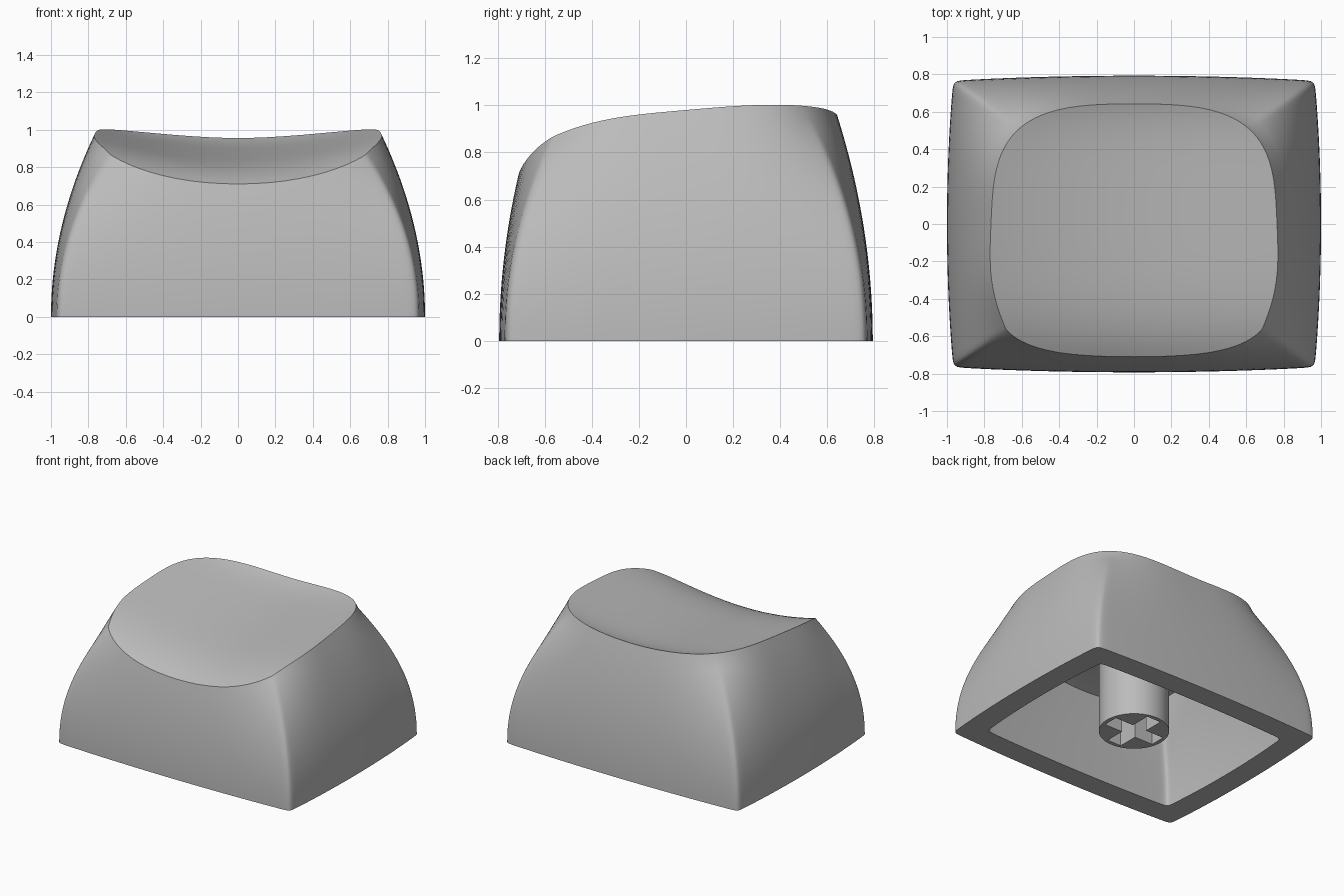
import bpy, bmesh, math

cube = bpy.data.objects.get("Cube")
if cube:
    bpy.data.objects.remove(cube, do_unlink=True)

WALL = 0.17
SIDE_STEPS = 32
WALL_RINGS = 20
TOP_RINGS = 24

grey = bpy.data.materials.new("grey_plastic")
grey.use_nodes = True
grey.diffuse_color = (0.5, 0.5, 0.5, 1)
grey.node_tree.nodes["Principled BSDF"].inputs["Base Color"].default_value = grey.diffuse_color


def dish(x, y):
    """Height of the scooped top: hollow across, dropping off at the front."""
    drop = 0.082 * (max(-y, 0) / 0.71) ** 4
    lift = 0.028 * (max(y, 0) / 0.64) ** 6
    return 0.863 + 0.1 * y + 0.2 * x * x - drop + lift


def wall_point(u, v, z, inset):
    """Point of the side wall in direction (u, v), with corners rounding upward."""
    a, b = abs(u), abs(v)
    low = min(a, b)
    crisp = (1 - 0.034 * low * low) / (1 + low ** 60) ** (1 / 60)
    soft = 1 / (a ** 3.3 + b ** 3.3) ** (1 / 3.3)
    blend = min(z / 0.95, 1) ** 2.5
    r = crisp + (soft - crisp) * blend
    half_x = 1 - 0.245 * z * z - inset
    half_y = 0.793 - 0.165 * z * z - inset
    return u * r * half_x, v * r * half_y


def directions():
    """Directions round a square, closer together near the corners."""
    steps = [math.sin(math.pi / 2 * (2 * i / SIDE_STEPS - 1)) for i in range(SIDE_STEPS)]
    for cx, cy in ((1, 0), (0, 1), (-1, 0), (0, -1)):
        for t in steps:
            yield cx - cy * t, cy + cx * t


def rim_height(u, v, inset):
    """Height where the wall meets the top."""
    lo, hi = 0.0, 1.2
    for _ in range(40):
        mid = (lo + hi) / 2
        if mid < dish(*wall_point(u, v, mid, inset)) - inset:
            lo = mid
        else:
            hi = mid
    return lo


def bridge(bm, a, b):
    n = len(a)
    for i in range(n):
        j = (i + 1) % n
        bm.faces.new((a[i], a[j], b[j], b[i]))


def add_skin(bm, inset):
    """Wall and top of one skin; returns its bottom loop."""
    dirs = list(directions())
    tops = [rim_height(u, v, inset) for u, v in dirs]
    rings = []
    for k in range(WALL_RINGS + 1):
        ring = []
        for (u, v), top in zip(dirs, tops):
            z = top * k / WALL_RINGS
            ring.append(bm.verts.new((*wall_point(u, v, z, inset), z)))
        rings.append(ring)
    rim = [p.co.copy() for p in rings[-1]]
    for k in range(1, TOP_RINGS):
        s = 1 - k / TOP_RINGS
        rings.append([bm.verts.new((p.x * s, p.y * s, dish(p.x * s, p.y * s) - inset))
                      for p in rim])
    for a, b in zip(rings, rings[1:]):
        bridge(bm, a, b)
    centre = bm.verts.new((0, 0, dish(0, 0) - inset))
    last = rings[-1]
    for i in range(len(last)):
        bm.faces.new((last[i], last[(i + 1) % len(last)], centre))
    return rings[0]


def make_object(name, bm):
    bmesh.ops.recalc_face_normals(bm, faces=bm.faces)
    mesh = bpy.data.meshes.new(name)
    bm.to_mesh(mesh)
    bm.free()
    mesh.materials.append(grey)
    obj = bpy.data.objects.new(name, mesh)
    bpy.context.collection.objects.link(obj)
    return obj


def prism(name, outline, z0, z1):
    """Upright solid with the given outline."""
    bm = bmesh.new()
    lower = [bm.verts.new((x, y, z0)) for x, y in outline]
    upper = [bm.verts.new((x, y, z1)) for x, y in outline]
    bridge(bm, lower, upper)
    bm.faces.new(lower)
    bm.faces.new(upper)
    return make_object(name, bm)


def select_only(obj):
    bpy.ops.object.select_all(action='DESELECT')
    obj.select_set(True)
    bpy.context.view_layer.objects.active = obj


# Hollow cap: outer and inner skins joined by the flat bottom edge
bm = bmesh.new()
outer_loop = add_skin(bm, 0)
inner_loop = add_skin(bm, WALL)
bridge(bm, outer_loop, inner_loop)
cap = make_object("cap_shell", bm)

# Round stem under the cap
circle = [(0.24 * math.cos(math.tau * i / 48), 0.24 * math.sin(math.tau * i / 48))
          for i in range(48)]
stem = prism("stem", circle, 0.03, 0.76)

# Cross-shaped socket cut into the stem
L, W = 0.21, 0.058
arm = [(L, -W), (L, W), (W, W)]
cross = []
for c, s in ((1, 0), (0, 1), (-1, 0), (0, -1)):
    cross += [(c * x - s * y, s * x + c * y) for x, y in arm]
cutter = prism("socket_cutter", cross, -0.1, 0.45)
cutter.hide_render = True
cut = stem.modifiers.new("socket", 'BOOLEAN')
cut.operation = 'DIFFERENCE'
cut.solver = 'EXACT'
cut.object = cutter
select_only(stem)
bpy.ops.object.modifier_apply(modifier=cut.name)
bpy.data.objects.remove(cutter, do_unlink=True)

# Smooth shading with crisp rims
for obj in (cap, stem):
    select_only(obj)
    bpy.ops.object.shade_smooth_by_angle(angle=math.radians(30))
